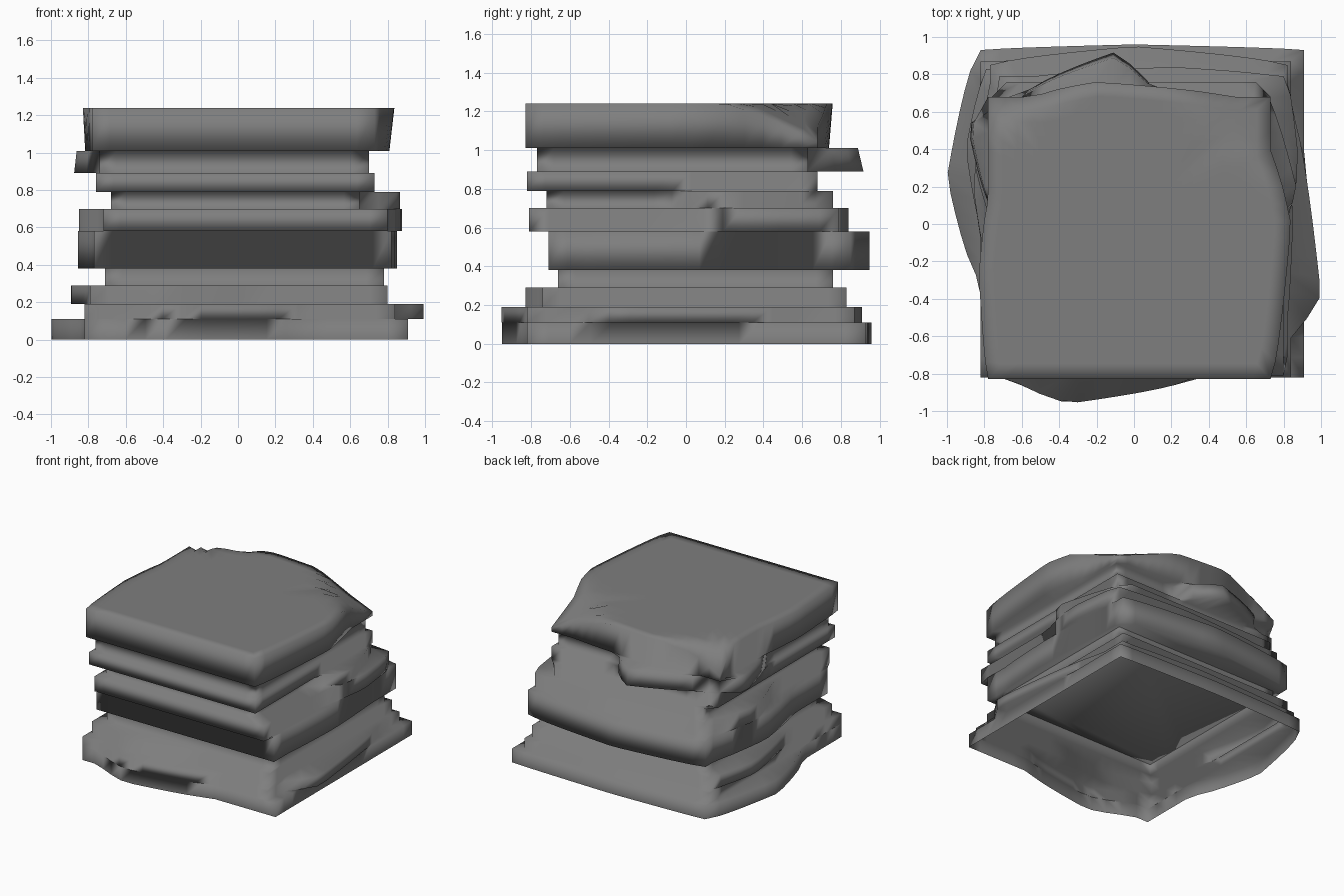
import bpy, bmesh, math

if "Cube" in bpy.data.objects:
    bpy.data.objects.remove(bpy.data.objects["Cube"])

N = 16  # segments per side of a slab outline
grey = bpy.data.materials.new("dark_stone")
grey.diffuse_color = (0.21, 0.21, 0.21, 1)
grey.use_nodes = True
grey.node_tree.nodes["Principled BSDF"].inputs["Base Color"].default_value = grey.diffuse_color


def swell(v, a, b, peak):
    """Bulge height 0..1 at position v between a and b, highest at peak."""
    if v <= a or v >= b:
        return 0.0
    u = (v - a) / (peak - a) if v < peak else (b - v) / (b - peak)
    return min(1.0, u) ** 0.65


def outline(xl, xr, yf, yb, bumps, k):
    """Four-sided slab outline, each side pushed out by its bulges (scaled by k)."""
    pts = []
    for side in "FRBL":
        for i in range(N):
            t = i / N
            x = {"F": xl + (xr - xl) * t, "R": xr, "B": xr - (xr - xl) * t, "L": xl}[side]
            y = {"F": yf, "R": yf + (yb - yf) * t, "B": yb, "L": yb - (yb - yf) * t}[side]
            along = x if side in "FB" else y
            d = k * sum(h * swell(along, a, b, p) for s, a, b, p, h in bumps if s == side)
            nx, ny = {"F": (0, -1), "R": (1, 0), "B": (0, 1), "L": (-1, 0)}[side]
            pts.append((x + nx * d, y + ny * d))
    return pts


def chamfer(x, y, cuts):
    """Drop of the top surface beyond each sloping corner cut."""
    drop = max((s * ((x - px) * nx + (y - py) * ny) for px, py, nx, ny, s in cuts), default=0)
    return min(0.21, max(0.0, drop))


def rock(name, slabs, cap_bottom, cap_top, cuts=()):
    """Stack slab outlines into one skin with ledges between them."""
    bm = bmesh.new()
    rings = []
    for z0, z1, (k0, k1), box, bumps in slabs:
        for z, k in ((z0, k0), (z1, k1)):
            rings.append([(x, y, z) for x, y in outline(*box, bumps, k)])
    if cap_top:  # inset rings carry the top surface
        rim = rings.pop()
        for s in (1.0, 0.9, 0.8, 0.65, 0.3):
            rings.append([(x * s, y * s, z - chamfer(x * s, y * s, cuts)) for x, y, z in rim])
    rings = [[bm.verts.new(p) for p in r] for r in rings]
    for a, b in zip(rings, rings[1:]):
        n = len(a)
        for i in range(n):
            j = (i + 1) % n
            bm.faces.new((a[i], a[j], b[j], b[i]))
    if cap_bottom:
        bm.faces.new(rings[0][::-1])
    if cap_top:
        bm.faces.new(rings[-1])
    for f in bm.faces:
        f.smooth = True
    mesh = bpy.data.meshes.new(name)
    bm.to_mesh(mesh)
    bm.free()
    mesh.materials.append(grey)
    bpy.context.collection.objects.link(bpy.data.objects.new(name, mesh))


# Slab: bottom z, top z, bulge scale at bottom and top, box, bulges
# Bulge: side, start, end, peak, depth
even = (1, 1)
front_bulge = ("F", -0.65, 0.32, -0.35, 0.14)
side_bulge = ("R", -0.03, 0.84, 0.35, 0.08)

# Lower rock, hollow and open underneath
rock("lower_rock", [
    (0.00, 0.11, even, (-0.82, 0.91, -0.82, 0.93),
     [front_bulge, ("L", -0.30, 0.93, 0.25, 0.18), ("B", -0.8, 0.9, 0.0, 0.03)]),
    (0.11, 0.19, even, (-0.82, 0.84, -0.82, 0.87),
     [front_bulge, ("R", -0.58, 0.60, -0.38, 0.16), ("B", -0.7, 0.7, 0.1, 0.04)]),
    (0.19, 0.29, even, (-0.79, 0.80, -0.74, 0.83),
     [("L", -0.1, 0.8, 0.4, 0.11), ("F", -0.75, 0.05, -0.4, 0.09)]),
    (0.29, 0.38, even, (-0.71, 0.78, -0.66, 0.76), []),
], False, False)

# Upper rock, overhanging slabs with two worn back corners on top
rock("upper_rock", [
    (0.38, 0.58, even, (-0.77, 0.82, -0.71, 0.85),
     [("L", -0.25, 0.7, 0.2, 0.09), ("B", -0.75, 0.8, 0.0, 0.10), ("R", -0.5, 0.5, 0.0, 0.03)]),
    (0.58, 0.70, even, (-0.72, 0.80, -0.81, 0.79),
     [("L", -0.05, 0.7, 0.35, 0.14), side_bulge, ("B", -0.5, 0.75, 0.2, 0.05)]),
    (0.70, 0.79, even, (-0.68, 0.65, -0.72, 0.76), [("R", -0.03, 0.78, 0.15, 0.23)]),
    (0.79, 0.89, even, (-0.76, 0.73, -0.82, 0.68), []),
    (0.89, 1.01, (1, 0.9), (-0.74, 0.70, -0.77, 0.63), [("L", 0.05, 0.63, 0.52, 0.15), ("B", -0.65, 0.15, -0.1, 0.29)]),
    (1.01, 1.24, (0.75, 1), (-0.78, 0.73, -0.83, 0.68),
     [("L", -0.83, 0.12, -0.27, 0.05), ("R", -0.83, 0.36, 0.0, 0.11), ("B", -0.52, 0.5, -0.2, 0.08)]),
], True, True, [(0.80, 0.20, 0.66, 0.75, 0.62), (-0.78, 0.53, -0.40, 0.91, 1.4)])
